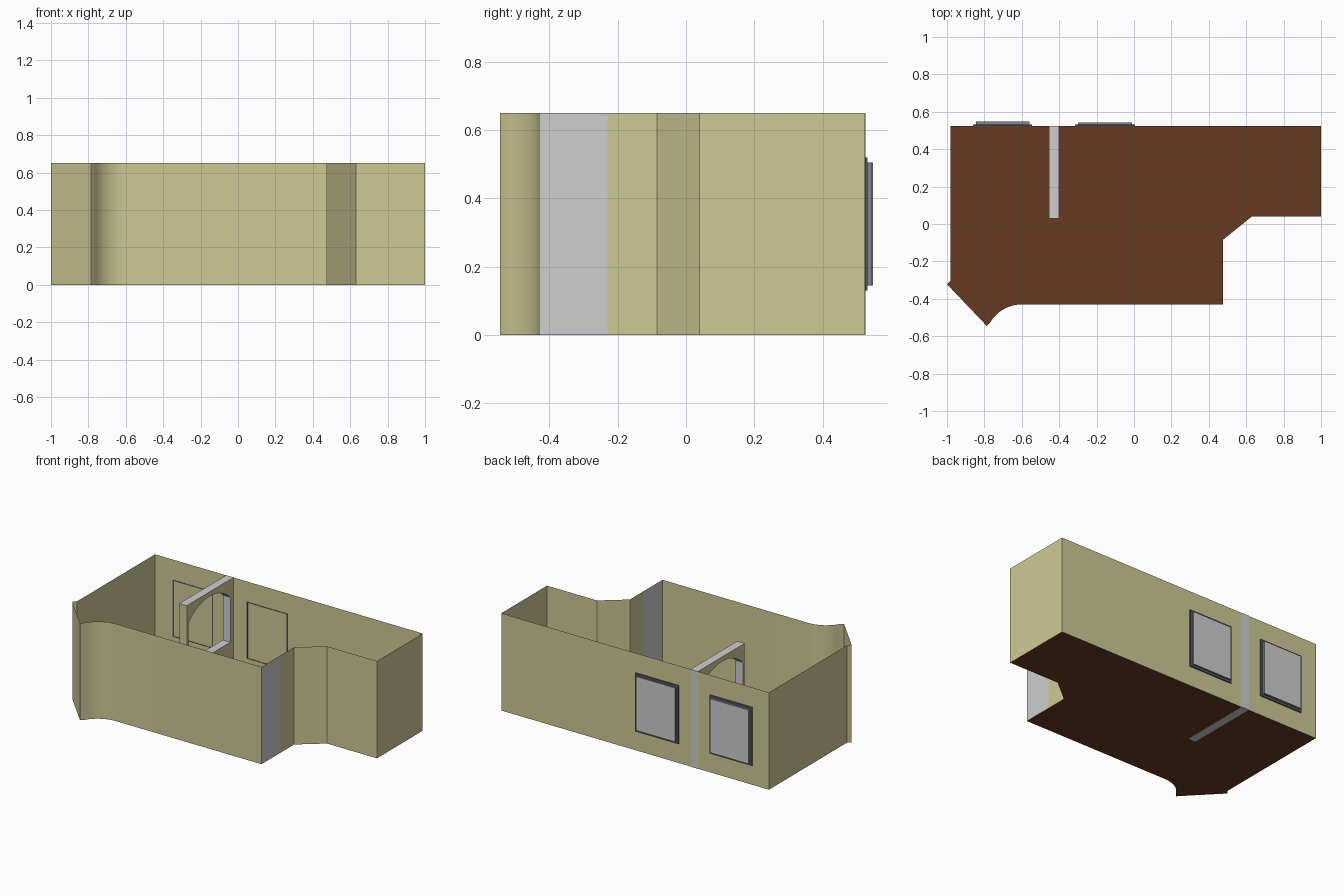
import bpy, bmesh, math

if "Cube" in bpy.data.objects:
    bpy.data.objects.remove(bpy.data.objects["Cube"])

H = 0.65          # wall height
BACK = 0.523      # y of the back wall


def material(name, rgb):
    m = bpy.data.materials.new(name)
    m.diffuse_color = (*rgb, 1)
    m.use_nodes = True
    m.node_tree.nodes["Principled BSDF"].inputs["Base Color"].default_value = m.diffuse_color
    return m


TAN = material("tan_wall", (0.62, 0.59, 0.305))
GREY = material("light_grey", (0.62, 0.62, 0.62))
BROWN = material("brown_floor", (0.135, 0.043, 0.016))
SLATE = material("dark_slate", (0.09, 0.10, 0.12))
STEEL = material("steel_grey", (0.22, 0.235, 0.26))


def finish(bm, name, mats):
    me = bpy.data.meshes.new(name)
    bm.to_mesh(me)
    bm.free()
    for m in mats:
        me.materials.append(m)
    ob = bpy.data.objects.new(name, me)
    bpy.context.collection.objects.link(ob)
    return ob


def box(name, lo, hi, mats, rule=None):
    bm = bmesh.new()
    bmesh.ops.create_cube(bm, size=1)
    for v in bm.verts:
        v.co = [(a + b) / 2 + c * (b - a) for a, b, c in zip(lo, hi, v.co)]
    bm.normal_update()
    if rule:
        for f in bm.faces:
            f.material_index = rule(f)
    return finish(bm, name, mats)


# Room outline, counter-clockwise, with a concave curve at the front left
R, steps = 0.196, 12
cx, cy = -0.60, -0.43 - R
a0, a1 = math.radians(149), math.radians(90)
curve = [(cx + R * math.cos(a0 + (a1 - a0) * i / steps),
          cy + R * math.sin(a0 + (a1 - a0) * i / steps)) for i in range(steps + 1)]
outline = ([(-0.98, BACK), (-0.98, -0.302), (-1.0, -0.322), (-0.787, -0.545)] + curve +
           [(0.475, -0.43), (0.475, -0.23), (0.475, -0.085), (0.63, 0.04),
            (1.0, 0.04), (1.0, BACK)])

# Floor
bm = bmesh.new()
bm.faces.new([bm.verts.new((x, y, 0.002)) for x, y in outline])
finish(bm, "floor", [BROWN])

# Thin outer walls, with one light grey panel on the right
bm = bmesh.new()
low = [bm.verts.new((x, y, 0)) for x, y in outline]
top = [bm.verts.new((x, y, H)) for x, y in outline]
for i in range(len(outline)):
    j = (i + 1) % len(outline)
    f = bm.faces.new((low[i], low[j], top[j], top[i]))
    c = f.calc_center_median()
    f.material_index = int(abs(c.x - 0.475) < 0.001 and c.y < -0.23)
walls = finish(bm, "outer_walls", [TAN, GREY])
bpy.context.view_layer.objects.active = walls
walls.select_set(True)
bpy.ops.object.shade_smooth_by_angle(angle=math.radians(15))

# Partition with an arched opening above a sill
X0, X1, Y0, Y1 = -0.455, -0.40, 0.03, BACK + 0.002
o0, o1, sill, spring, rise = 0.05, 0.49, 0.23, 0.53, 0.09
half, mid = (o1 - o0) / 2, (o0 + o1) / 2
rad = (half ** 2 + rise ** 2) / (2 * rise)
sweep = math.asin(half / rad)
arch = [(mid + rad * math.sin(sweep * (1 - 2 * i / 16)),
         spring + rise - rad + rad * math.cos(sweep * (1 - 2 * i / 16))) for i in range(17)]
bm = bmesh.new()
edges = []
for loop in ([(Y0, 0), (Y1, 0), (Y1, H), (Y0, H)], [(o0, sill), (o1, sill)] + arch):
    vs = [bm.verts.new((X0, y, z)) for y, z in loop]
    edges += [bm.edges.new((vs[i], vs[(i + 1) % len(vs)])) for i in range(len(vs))]
bmesh.ops.triangle_fill(bm, edges=edges, use_beauty=True)
ext = bmesh.ops.extrude_face_region(bm, geom=bm.faces[:], use_keep_orig=True)
for v in ext["geom"]:
    if isinstance(v, bmesh.types.BMVert):
        v.co.x = X1
bmesh.ops.recalc_face_normals(bm, faces=bm.faces[:])
for f in bm.faces:
    end = abs(f.calc_center_median().y - Y0) < 0.001
    f.material_index = 0 if abs(f.normal.x) > 0.5 or end else 1
finish(bm, "arched_partition", [TAN, GREY])

# Windows on the back wall: base plate, raised pane, thin inner trim
for side, x0, x1, depth in (("left", -0.86, -0.545, 0.024), ("right", -0.315, 0.005, 0.02)):
    z0, z1, t = 0.13, 0.52, 0.01
    box(side + "_window_frame", (x0, BACK + 0.001, z0), (x1, BACK + 0.009, z1), [SLATE])
    box(side + "_window_pane", (x0 + 0.015, BACK + 0.008, z0 + 0.015),
        (x1 - 0.015, BACK + depth, z1 - 0.015), [STEEL, GREY],
        lambda f: int(f.normal.y > 0.5))
    a, b, c, d = x0 + 0.012, x1 - 0.005, z0 + 0.005, z1 - 0.005
    for n, (p, q, r, s) in enumerate(((a, a + t, c, d), (b - t / 2, b, c, d),
                                      (a, b, c, c + t / 2), (a, b, d - t / 2, d))):
        box(f"{side}_window_trim_{n}", (p, BACK - 0.003, r), (q, BACK - 0.001, s), [SLATE])
